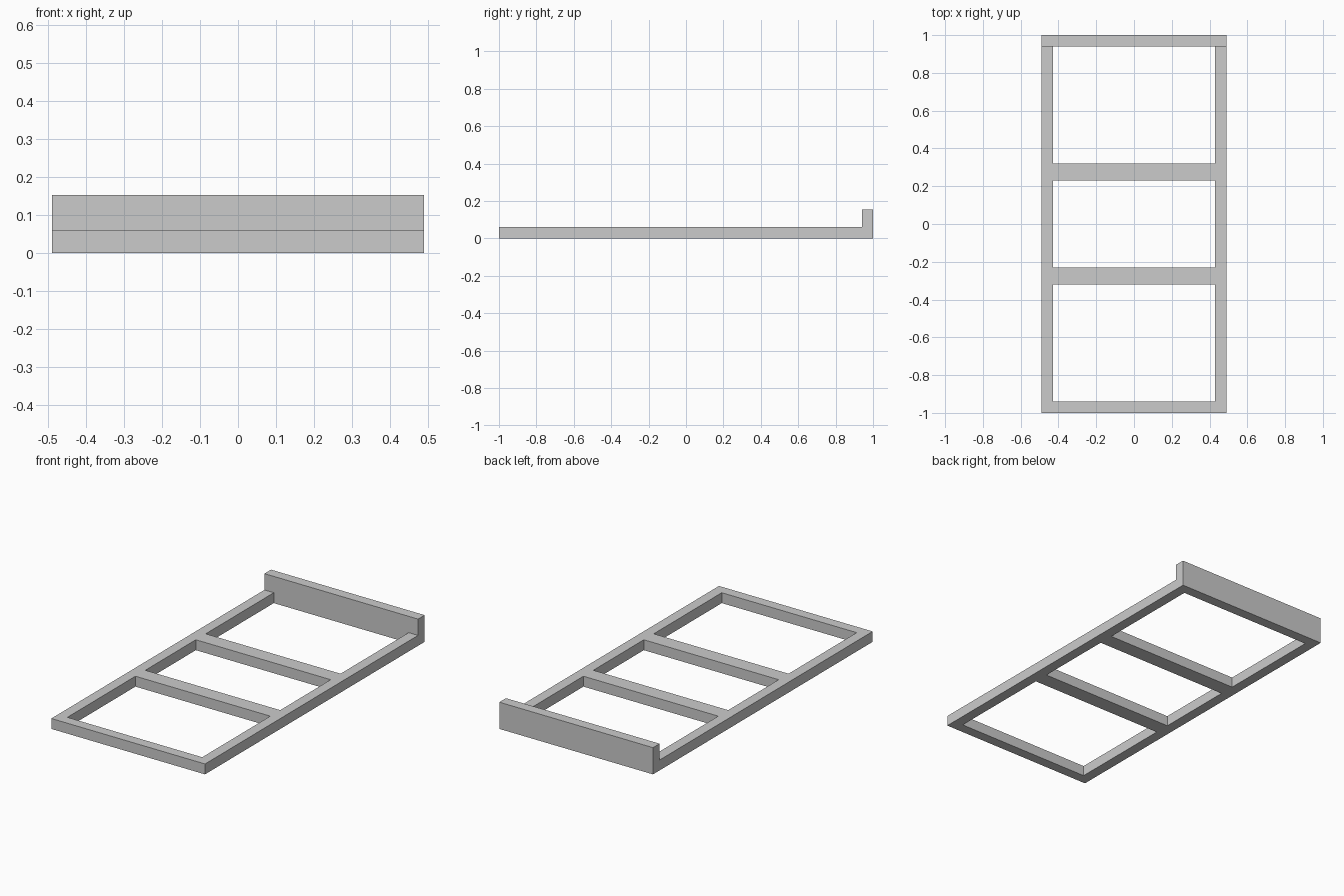
import bpy
import bmesh

cube = bpy.data.objects.get("Cube")
if cube:
    bpy.data.objects.remove(cube, do_unlink=True)

# Plain grey material
grey = bpy.data.materials.new("plain_grey")
grey.use_nodes = True
colour = (0.6, 0.6, 0.6, 1.0)
grey.diffuse_color = colour
grey.node_tree.nodes["Principled BSDF"].inputs["Base Color"].default_value = colour

RAIL_HEIGHT = 0.06
BOARD_HEIGHT = 0.154
xs = [-0.49, -0.43, 0.43, 0.49]
ys = [-1, -0.94, -0.32, -0.23, 0.23, 0.32, 0.94, 1]


def extrude_up(bm, faces, height):
    """Raise a flat region and return its new top faces."""
    result = bmesh.ops.extrude_face_region(bm, geom=faces)["geom"]
    verts = [g for g in result if isinstance(g, bmesh.types.BMVert)]
    bmesh.ops.translate(bm, verts=verts, vec=(0, 0, height))
    return [g for g in result if isinstance(g, bmesh.types.BMFace)]


# Flat footprint: side rails in the outer columns, crossbars in every other row
bm = bmesh.new()
grid = [[bm.verts.new((x, y, 0)) for x in xs] for y in ys]
footprint = []
for row in range(len(ys) - 1):
    for col in range(len(xs) - 1):
        if col != 1 or row % 2 == 0:
            footprint.append(bm.faces.new((
                grid[row][col], grid[row][col + 1],
                grid[row + 1][col + 1], grid[row + 1][col])))
bottom = [f.verts[:] for f in footprint]

# Frame thickness, then the raised board along the back
top = extrude_up(bm, footprint, RAIL_HEIGHT)
back = [f for f in top if f.calc_center_median().y > ys[-2]]
extrude_up(bm, back, BOARD_HEIGHT - RAIL_HEIGHT)

# Close the underside where the extrusion left it open
for verts in bottom:
    if all(v.is_valid for v in verts) and not bm.faces.get(verts):
        bm.faces.new(verts)
bmesh.ops.recalc_face_normals(bm, faces=bm.faces[:])

mesh = bpy.data.meshes.new("ladder_frame")
bm.to_mesh(mesh)
bm.free()
mesh.materials.append(grey)
frame = bpy.data.objects.new("ladder_frame", mesh)
bpy.context.collection.objects.link(frame)
